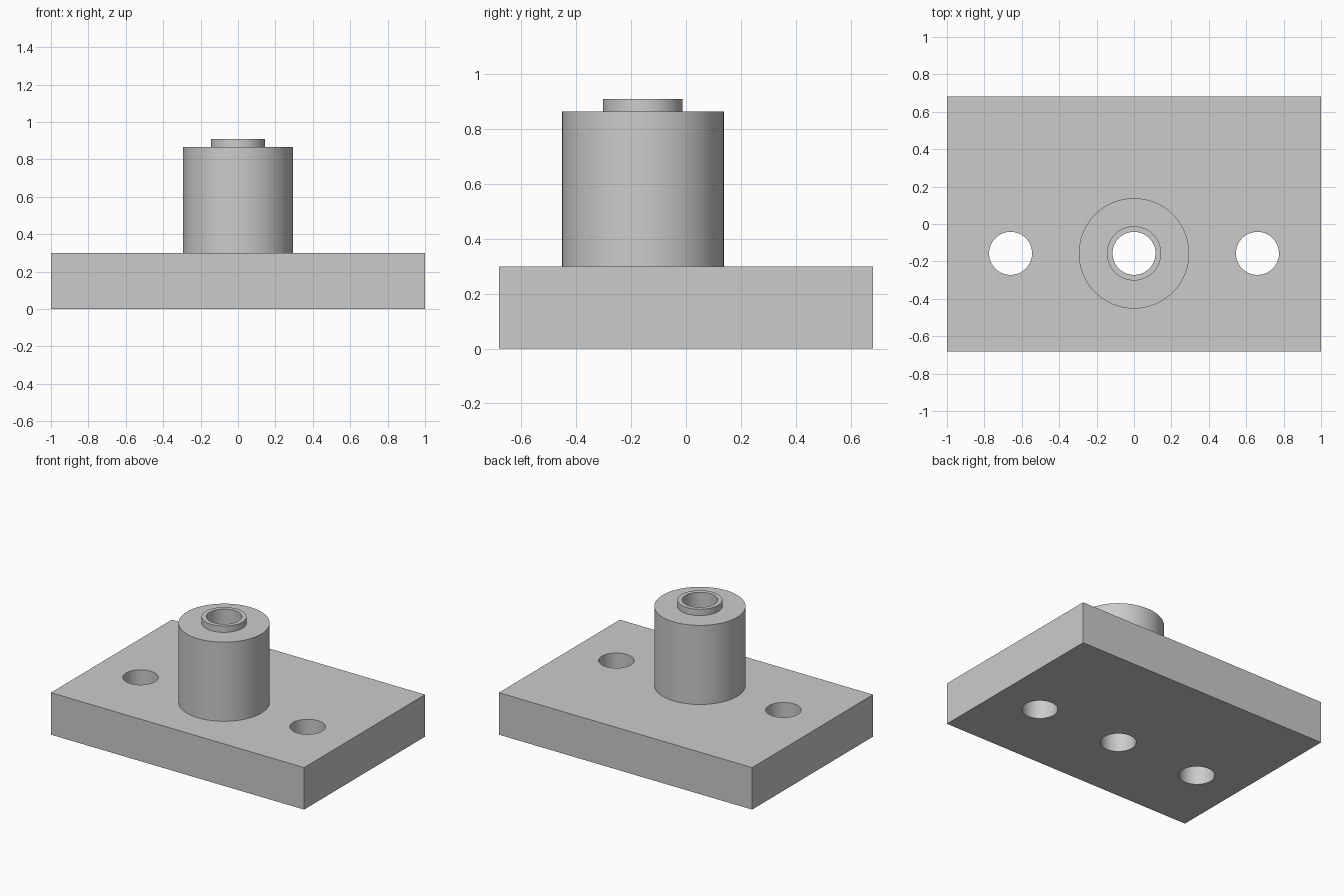
import bpy
import bmesh
import math
from mathutils import Vector, Matrix

if "Cube" in bpy.data.objects:
    bpy.data.objects.remove(bpy.data.objects["Cube"], do_unlink=True)

SEGMENTS = 96
AXIS_Y = -0.157
BORE = 0.115
PLATE_TOP = 0.3

grey = bpy.data.materials.new("grey_metal")
grey.use_nodes = True
grey.diffuse_color = (0.6, 0.6, 0.6, 1)
grey.node_tree.nodes["Principled BSDF"].inputs["Base Color"].default_value = (0.6, 0.6, 0.6, 1)


def add_object(name, bm):
    bmesh.ops.recalc_face_normals(bm, faces=bm.faces)
    mesh = bpy.data.meshes.new(name)
    bm.to_mesh(mesh)
    bm.free()
    mesh.materials.append(grey)
    obj = bpy.data.objects.new(name, mesh)
    bpy.context.collection.objects.link(obj)
    return obj


def select_only(obj):
    bpy.ops.object.select_all(action='DESELECT')
    obj.select_set(True)
    bpy.context.view_layer.objects.active = obj


# Base plate
bm = bmesh.new()
bmesh.ops.create_cube(bm, size=1, matrix=Matrix.Translation((0, 0, PLATE_TOP / 2))
                      @ Matrix.Diagonal((2, 1.364, PLATE_TOP, 1)))
plate = add_object("base_plate", bm)

# Two bolt holes and the central bore, cut right through the plate
bm = bmesh.new()
for x in (-0.66, 0, 0.66):
    bmesh.ops.create_cone(bm, cap_ends=True, segments=SEGMENTS, radius1=BORE, radius2=BORE,
                          depth=1, matrix=Matrix.Translation((x, AXIS_Y, PLATE_TOP / 2)))
cutter = add_object("hole_cutter", bm)
cutter.hide_render = True
cut = plate.modifiers.new("holes", 'BOOLEAN')
cut.operation = 'DIFFERENCE'
cut.solver = 'EXACT'
cut.object = cutter
select_only(plate)
bpy.ops.object.modifier_apply(modifier=cut.name)
bpy.data.objects.remove(cutter, do_unlink=True)

# Hollow hub with a raised collar, turned from one closed profile
profile = [(BORE, PLATE_TOP), (0.295, PLATE_TOP), (0.295, 0.865),
           (0.145, 0.865), (0.145, 0.91), (BORE, 0.91)]
bm = bmesh.new()
verts = [bm.verts.new((r, AXIS_Y, z)) for r, z in profile]
edges = [bm.edges.new((v, verts[i - 1])) for i, v in enumerate(verts)]
bmesh.ops.spin(bm, geom=verts + edges, cent=Vector((0, AXIS_Y, 0)), axis=(0, 0, 1),
               angle=math.tau, steps=SEGMENTS)
bmesh.ops.remove_doubles(bm, verts=bm.verts, dist=0.0005)
hub = add_object("hub", bm)

for obj in (plate, hub):
    select_only(obj)
    bpy.ops.object.shade_smooth_by_angle(angle=math.radians(30))
